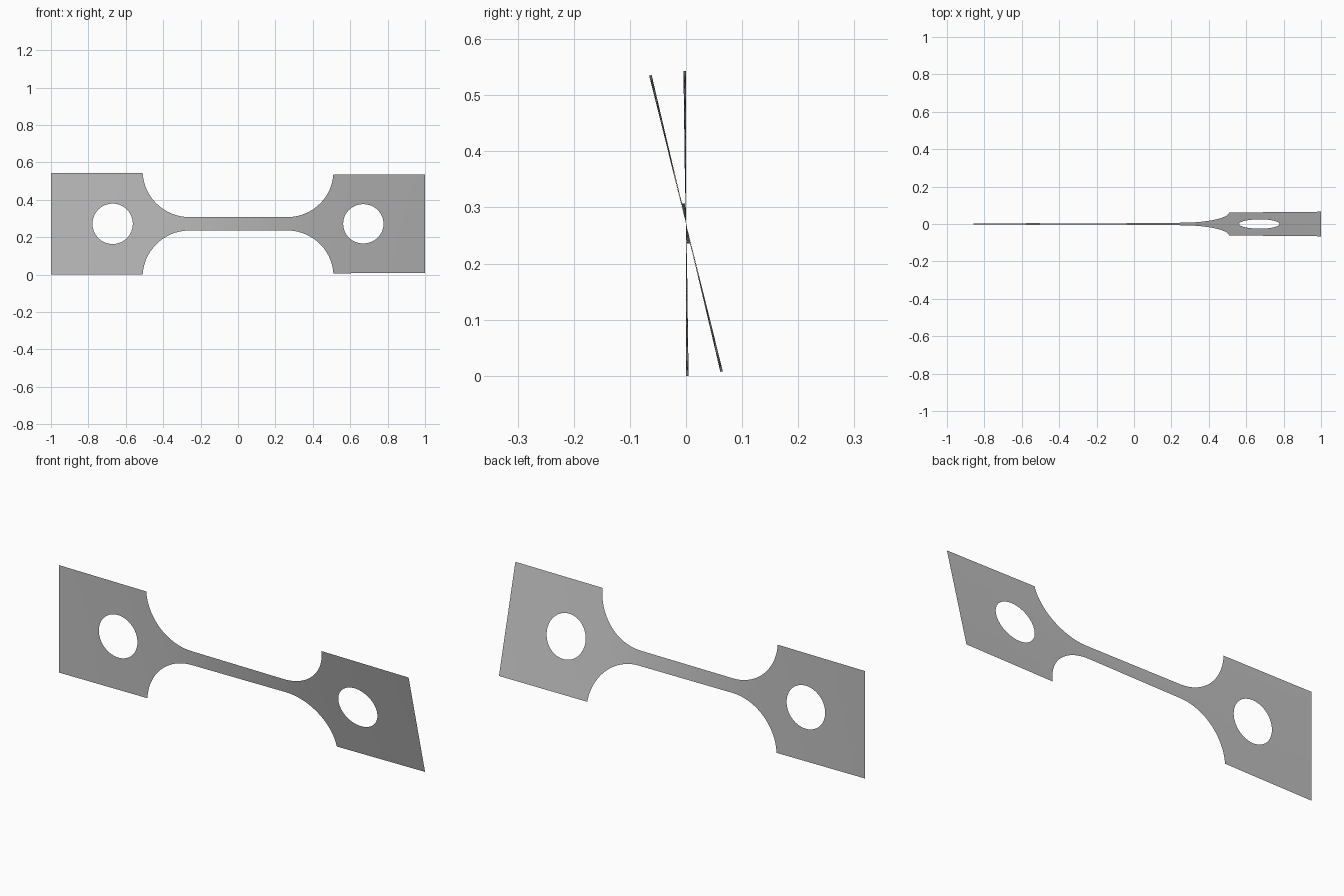
import bpy, bmesh
from math import sin, cos, pi, radians, sqrt
from mathutils import Vector

cube = bpy.data.objects.get("Cube")
if cube:
    bpy.data.objects.remove(cube, do_unlink=True)

MID_Z = 0.2715
TAB_IN, TAB_OUT, TAB_HALF = 0.51, 1.0, 0.2715
NECK_HALF, FILLET, FILLET_X = 0.036, 0.25, 0.26
HOLE_X, HOLE_R = 0.67, 0.108
TWIST = radians(14)
ROWS = 16


def half_width(x):
    """Half the width of the strip at x."""
    x = abs(x)
    if x >= TAB_IN:
        return TAB_HALF
    d = max(0, x - FILLET_X)
    rise = FILLET - sqrt(max(0, FILLET ** 2 - d ** 2))
    return min(TAB_HALF, NECK_HALF + rise)


# Twist builds up fastest where the strip is narrow
STEPS = 800
total = [0.0]
for i in range(STEPS):
    total.append(total[-1] + 1 / half_width(-1 + 2 * (i + 0.5) / STEPS))


def twist_at(x):
    t = min(max((x + 1) / 2 * STEPS, 0), STEPS)
    i = min(int(t), STEPS - 1)
    value = total[i] + (total[i + 1] - total[i]) * (t - i)
    return TWIST * value / total[-1]


def add_grid(bm, columns, closed=False):
    """Fill quads between neighbouring columns of flat (x, v) points."""
    made = [[bm.verts.new((x, 0, v)) for x, v in col] for col in columns]
    for a, b in zip(made, made[1:]):
        n = len(a)
        for i in range(n if closed else n - 1):
            j = (i + 1) % n
            bm.faces.new((a[i], a[j], b[j], b[i]))


bm = bmesh.new()

# Neck with its round fillets
fillet_xs = [FILLET_X + (TAB_IN - FILLET_X) * sin(pi / 2 * i / 24) for i in range(25)]
straight = [FILLET_X * (-1 + i / 10) for i in range(1, 20)]
xs = [-x for x in reversed(fillet_xs)] + straight + fillet_xs
columns = []
for x in xs:
    h = TAB_HALF if abs(x) > TAB_IN - 1e-6 else half_width(x)
    columns.append([(x, h * (2 * r / ROWS - 1)) for r in range(ROWS + 1)])
add_grid(bm, columns)

# Square grip tabs, each a set of rings from the round hole to the edge
corners = [Vector(c) for c in ((TAB_IN, -TAB_HALF), (TAB_OUT, -TAB_HALF),
                               (TAB_OUT, TAB_HALF), (TAB_IN, TAB_HALF))]
edge = [corners[k].lerp(corners[(k + 1) % 4], i / ROWS)
        for k in range(4) for i in range(ROWS)]
centre = Vector((HOLE_X, 0))
hole = [centre + (p - centre).normalized() * HOLE_R for p in edge]
for side in (-1, 1):
    rings = []
    for k in range(5):
        ring = [a.lerp(b, k / 4) for a, b in zip(hole, edge)]
        rings.append([(side * p.x, p.y) for p in ring])
    add_grid(bm, rings, closed=True)

bmesh.ops.remove_doubles(bm, verts=bm.verts, dist=0.0005)

# Face the sheet forward
bm.normal_update()
bmesh.ops.reverse_faces(bm, faces=[f for f in bm.faces if f.normal.y > 0])

# Twist the sheet around its long axis
for v in bm.verts:
    a, w = twist_at(v.co.x), v.co.z
    v.co.y = -w * sin(a)
    v.co.z = MID_Z + w * cos(a)
for f in bm.faces:
    f.smooth = True

mesh = bpy.data.meshes.new("twisted_test_strip")
bm.to_mesh(mesh)
bm.free()

# Plain grey metal
grey = bpy.data.materials.new("grey_metal")
grey.use_nodes = True
colour = (0.52, 0.52, 0.52, 1)
grey.diffuse_color = colour
grey.node_tree.nodes["Principled BSDF"].inputs["Base Color"].default_value = colour
mesh.materials.append(grey)

strip = bpy.data.objects.new("twisted_test_strip", mesh)
bpy.context.collection.objects.link(strip)
